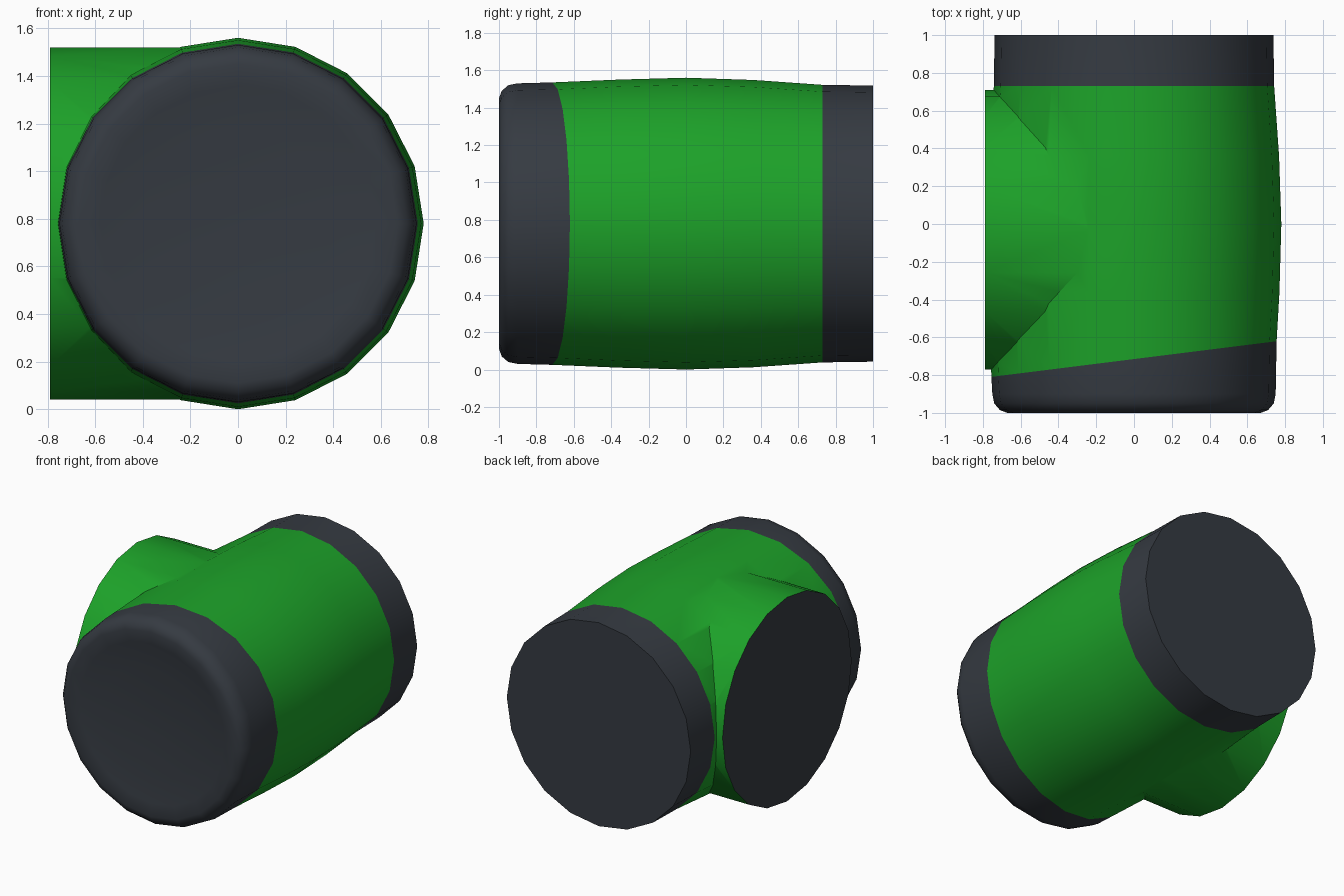
import bpy, bmesh
from math import sin, cos, tau, radians

if "Cube" in bpy.data.objects:
    bpy.data.objects.remove(bpy.data.objects["Cube"])

SIDES = 20
CZ = 0.78


def material(name, rgb):
    m = bpy.data.materials.new(name)
    m.diffuse_color = (*rgb, 1)
    m.use_nodes = True
    m.node_tree.nodes["Principled BSDF"].inputs["Base Color"].default_value = m.diffuse_color
    return m


GREEN = material("green_paint", (0.012, 0.36, 0.022))
DARK = material("dark_grey", (0.036, 0.043, 0.054))


def lathe(name, rings, place):
    """rings: (radius, distance, slant, material of the following band)."""
    bm = bmesh.new()
    loops = []
    for r, d, slant, _ in rings:
        loop = []
        for i in range(SIDES):
            a = tau * i / SIDES
            u, w = r * sin(a), r * cos(a)
            loop.append(bm.verts.new(place(u, w, d + slant * u)))
        loops.append(loop)
    for k in range(len(loops) - 1):
        for i in range(SIDES):
            j = (i + 1) % SIDES
            f = bm.faces.new((loops[k][i], loops[k][j],
                              loops[k + 1][j], loops[k + 1][i]))
            f.material_index = rings[k][3]
    for loop in (loops[0], loops[-1]):
        bm.faces.new(loop).material_index = 1
    bmesh.ops.recalc_face_normals(bm, faces=bm.faces[:])
    me = bpy.data.meshes.new(name)
    bm.to_mesh(me)
    bm.free()
    ob = bpy.data.objects.new(name, me)
    bpy.context.collection.objects.link(ob)
    me.materials.append(GREEN)
    me.materials.append(DARK)
    return ob


# Main barrel along y: dished front, rounded rim, slanted cap edge, back collar
barrel = lathe("pipe_tee_body", [
    (0.12, -0.955, 0, 1), (0.40, -0.968, 0, 1), (0.58, -0.985, 0, 1),
    (0.67, -1.0, 0, 1), (0.71, -0.985, 0, 1), (0.74, -0.95, 0, 1),
    (0.75, -0.90, 0, 1), (0.755, -0.715, 0.125, 0),
    (0.77, -0.36, 0, 0), (0.78, 0.0, 0, 0), (0.768, 0.36, 0, 0),
    (0.742, 0.73, 0, 1), (0.738, 1.0, 0, 1),
], lambda u, w, d: (u, d, CZ + w))

# Side branch towards -x
branch = lathe("side_branch", [(0.74, -0.79, 0, 0), (0.74, 0.0, 0, 0)],
               lambda u, w, d: (d, u - 0.03, CZ + w))

# Join the branch to the barrel
mod = barrel.modifiers.new("join_branch", 'BOOLEAN')
mod.operation = 'UNION'
mod.solver = 'EXACT'
mod.object = branch
bpy.context.view_layer.objects.active = barrel
barrel.select_set(True)
bpy.ops.object.modifier_apply(modifier=mod.name)
bpy.data.objects.remove(branch)
bpy.ops.object.shade_smooth_by_angle(angle=radians(35))
